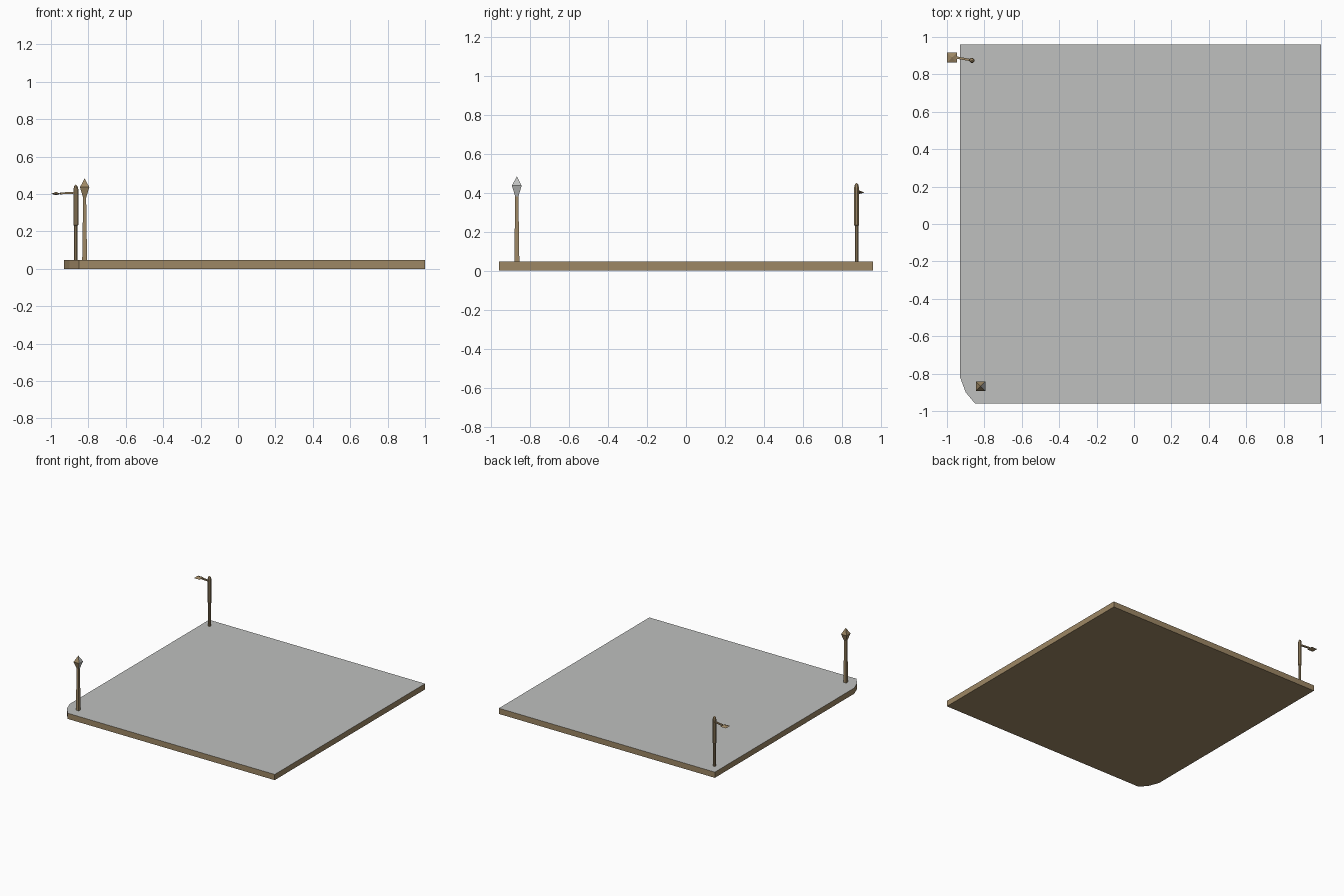
import bpy
import bmesh
import math
from mathutils import Vector

if "Cube" in bpy.data.objects:
    bpy.data.objects.remove(bpy.data.objects["Cube"])


def material(name, rgb):
    m = bpy.data.materials.new(name)
    m.diffuse_color = (*rgb, 1)
    m.use_nodes = True
    m.node_tree.nodes["Principled BSDF"].inputs["Base Color"].default_value = m.diffuse_color
    return m


BROWN = material("brown", (0.34, 0.245, 0.13))
GREY = material("pale_grey", (0.52, 0.53, 0.52))


def finish(name, bm, grey_rule=None):
    """Turn a bmesh into an object; faces matching the rule become grey."""
    bmesh.ops.recalc_face_normals(bm, faces=bm.faces)
    bm.normal_update()
    for f in bm.faces:
        f.material_index = 1 if grey_rule and grey_rule(f) else 0
    me = bpy.data.meshes.new(name)
    bm.to_mesh(me)
    bm.free()
    me.materials.append(BROWN)
    me.materials.append(GREY)
    ob = bpy.data.objects.new(name, me)
    bpy.context.collection.objects.link(ob)
    return ob


def loft(name, x, y, sides, profile, grey_rule=None):
    """Stack of regular rings given as (apothem, z); apothem 0 is a tip."""
    bm = bmesh.new()
    rings = []
    for a, z in profile:
        if a == 0:
            rings.append([bm.verts.new((x, y, z))] * sides)
            continue
        r = a / math.cos(math.pi / sides)
        rings.append([bm.verts.new((x + r * math.cos((i + .5) * math.tau / sides),
                                    y + r * math.sin((i + .5) * math.tau / sides), z))
                      for i in range(sides)])
    for lo, hi in zip(rings, rings[1:]):
        for i in range(sides):
            j = (i + 1) % sides
            corners = list(dict.fromkeys([lo[i], lo[j], hi[j], hi[i]]))
            bm.faces.new(corners)
    for ring in (rings[0], rings[-1]):
        if len(set(ring)) > 2:
            bm.faces.new(ring)
    return finish(name, bm, grey_rule)


# Paved slab with one rounded corner, grey on top only
outline = [(-0.93, 0.96), (-0.93, -0.82), (-0.90, -0.90), (-0.85, -0.96),
           (1.0, -0.96), (1.0, 0.96)]
bm = bmesh.new()
base = bm.faces.new([bm.verts.new((x, y, 0)) for x, y in outline])
top = bmesh.ops.extrude_face_region(bm, geom=[base])
bmesh.ops.translate(bm, vec=(0, 0, 0.046),
                    verts=[v for v in top["geom"] if isinstance(v, bmesh.types.BMVert)])
if not base.is_valid or base not in bm.faces[:]:
    bm.faces.new([v for v in bm.verts if v.co.z < 0.01])
finish("pavement_slab", bm, lambda f: f.normal.z > 0.9)

# Lantern post: tapered square post with a double-pyramid head
px, py = -0.82, -0.868
loft("lantern_post", px, py, 4, [(0.013, 0.045), (0.008, 0.39)])
loft("lantern_head", px, py, 4,
     [(0.008, 0.38), (0.025, 0.436), (0, 0.484)],
     lambda f: f.normal.x > 0.4)

# Street lamp: stepped round post with a pointed cap
lx, ly = -0.867, 0.875
loft("street_lamp_post", lx, ly, 8,
     [(0.009, 0.045), (0.009, 0.23), (0.013, 0.235), (0.013, 0.425),
      (0.009, 0.442), (0, 0.451)])

# Arm reaching out over the slab edge
start, end = Vector((lx, ly, 0.407)), Vector((-0.95, 0.89, 0.403))
bm = bmesh.new()
bmesh.ops.create_cube(bm, size=1)
d = end - start
for v in bm.verts:
    v.co = Vector((v.co.x * d.length, v.co.y * 0.012, v.co.z * 0.01))
bmesh.ops.rotate(bm, verts=bm.verts, cent=(0, 0, 0),
                 matrix=d.to_track_quat('X', 'Z').to_matrix())
bmesh.ops.translate(bm, verts=bm.verts, vec=(start + end) / 2)
finish("street_lamp_arm", bm)

# Flat lamp head at the end of the arm
loft("street_lamp_head", -0.973, 0.89, 4,
     [(0, 0.394), (0.026, 0.401), (0, 0.411)])
